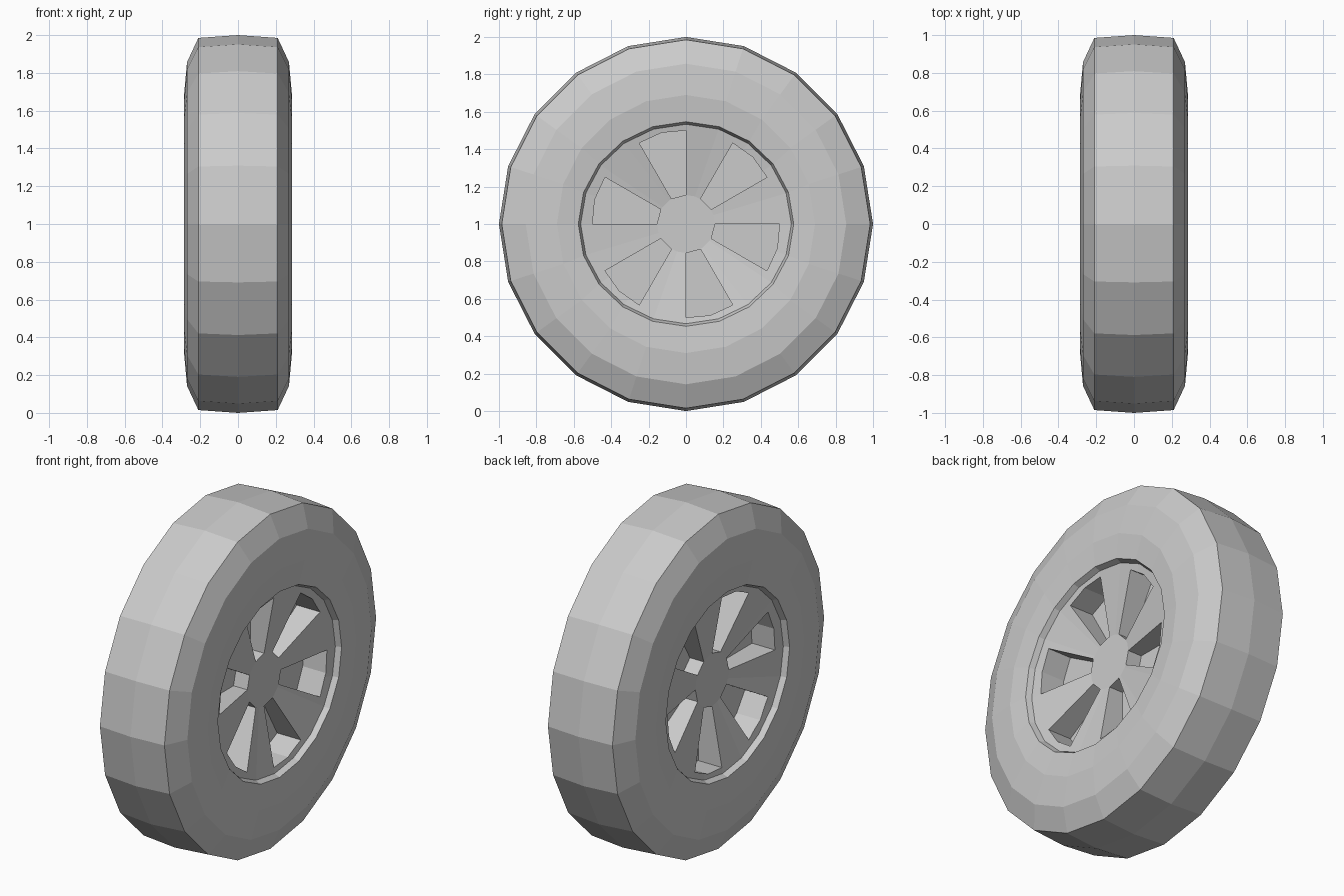
import bpy, bmesh
from math import sin, cos, radians, tau

cube = bpy.data.objects.get("Cube")
if cube:
    bpy.data.objects.remove(cube, do_unlink=True)

SIDES = 20
AXLE_Z = 1.0

grey = bpy.data.materials.new("plain_grey")
grey.use_nodes = True
colour = (0.6, 0.6, 0.6, 1)
grey.diffuse_color = colour
grey.node_tree.nodes["Principled BSDF"].inputs["Base Color"].default_value = colour


def finish(name, bm):
    bmesh.ops.recalc_face_normals(bm, faces=bm.faces)
    mesh = bpy.data.meshes.new(name)
    bm.to_mesh(mesh)
    bm.free()
    mesh.materials.append(grey)
    obj = bpy.data.objects.new(name, mesh)
    obj.location.z = AXLE_Z
    bpy.context.collection.objects.link(obj)
    return obj


def revolve(name, profile, closed=False, caps=False):
    """Turn (x, y radius, z radius) points around the axle."""
    bm = bmesh.new()
    rings = [[bm.verts.new((x, ry * sin(tau * i / SIDES), rz * cos(tau * i / SIDES)))
              for i in range(SIDES)] for x, ry, rz in profile]
    pairs = list(zip(rings, rings[1:]))
    if closed:
        pairs.append((rings[-1], rings[0]))
    for a, b in pairs:
        for i in range(SIDES):
            j = (i + 1) % SIDES
            bm.faces.new((a[i], a[j], b[j], b[i]))
    if caps:
        bm.faces.new(rings[0])
        bm.faces.new(rings[-1])
    return finish(name, bm)


def mirrored(half):
    return half + [(-x, ry, rz) for x, ry, rz in reversed(half) if x > 0]


# Tyre: crowned tread, bevelled shoulders, bulging sidewalls and a stepped inner lip
tyre_half = [(0.235, 0.563, 0.533), (0.272, 0.576, 0.547), (0.285, 0.69, 0.69),
             (0.27, 0.857, 0.857), (0.21, 0.985, 0.985), (0, 1, 1)]
revolve("tyre", mirrored(tyre_half), closed=True)

# Rim: solid disc, dished towards a flat hub on both sides
rim_half = [(0.17, 0.155, 0.155), (0.24, 0.563, 0.533)]
rim = revolve("rim", mirrored(rim_half), caps=True)

# Six wedge pockets per side, leaving the spokes between them
bm = bmesh.new()
for side in (1, -1):
    for start in range(30, 390, 60):
        outline = [(0.156, start), (0.5, start), (0.505, start + 15),
                   (0.5, start + 30), (0.156, start + 30)]
        floor, top = [[bm.verts.new((side * x, r * cos(radians(a)), r * sin(radians(a))))
                       for r, a in outline] for x in (0.08, 0.4)]
        bm.faces.new(floor)
        bm.faces.new(top)
        for i in range(len(outline)):
            j = (i + 1) % len(outline)
            bm.faces.new((floor[i], floor[j], top[j], top[i]))
cutter = finish("pocket_cutter", bm)
cutter.hide_render = True

cut = rim.modifiers.new("pockets", 'BOOLEAN')
cut.operation = 'DIFFERENCE'
cut.solver = 'EXACT'
cut.object = cutter
bpy.context.view_layer.objects.active = rim
bpy.ops.object.modifier_apply(modifier=cut.name)
bpy.data.objects.remove(cutter, do_unlink=True)
